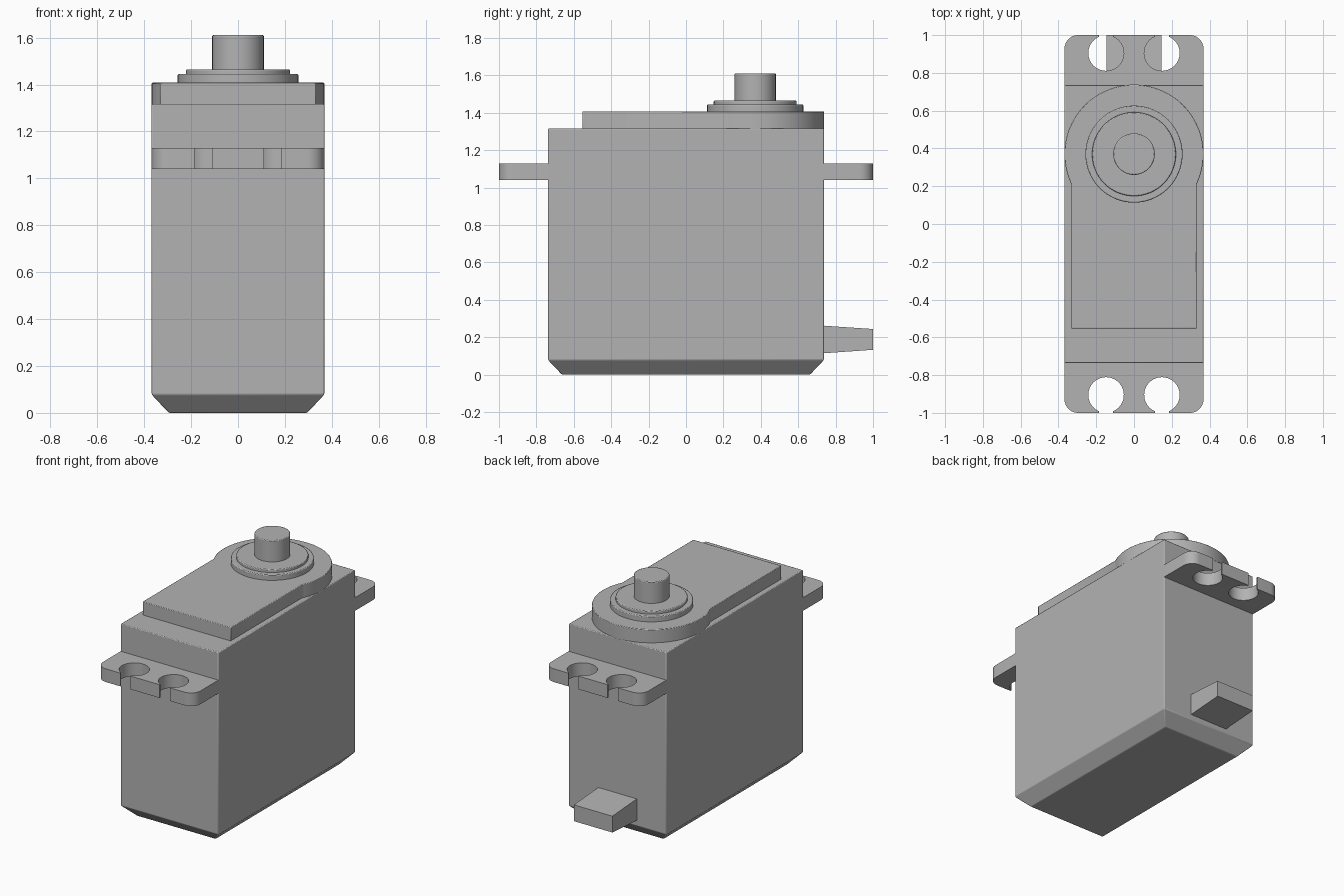
import bpy
import math

cube = bpy.data.objects.get("Cube")
if cube:
    bpy.data.objects.remove(cube, do_unlink=True)

grey = bpy.data.materials.new("plain grey")
grey.use_nodes = True
COLOUR = (0.45, 0.45, 0.45, 1)
grey.diffuse_color = COLOUR
grey.node_tree.nodes["Principled BSDF"].inputs["Base Color"].default_value = COLOUR

HALF_W, HALF_L = 0.368, 0.737
SHAFT_Y = 0.37


def loft(name, rings, bevel=0):
    """Closed solid through rings of equal point count, listed bottom to top."""
    n = len(rings[0])
    verts = [p for ring in rings for p in ring]
    faces = [tuple(reversed(range(n))), tuple(range(len(verts) - n, len(verts)))]
    for k in range(len(rings) - 1):
        for i in range(n):
            a, b = k * n + i, k * n + (i + 1) % n
            faces.append((a, b, b + n, a + n))
    mesh = bpy.data.meshes.new(name)
    mesh.from_pydata(verts, [], faces)
    mesh.materials.append(grey)
    obj = bpy.data.objects.new(name, mesh)
    bpy.context.collection.objects.link(obj)
    bpy.ops.object.select_all(action='DESELECT')
    obj.select_set(True)
    bpy.context.view_layer.objects.active = obj
    bpy.ops.object.shade_smooth_by_angle(angle=math.radians(30))
    if bevel:
        mod = obj.modifiers.new("soft edges", 'BEVEL')
        mod.width, mod.segments = bevel, 2
        mod.limit_method, mod.angle_limit = 'ANGLE', math.radians(40)
    return obj


def prism(name, outline, z0, z1, bevel=0):
    return loft(name, [[(x, y, z) for x, y in outline] for z in (z0, z1)], bevel)


def rect(x, y, z):
    return [(-x, -y, z), (x, -y, z), (x, y, z), (-x, y, z)]


def arc(cx, cy, r, start, end, steps):
    angles = [math.radians(start + (end - start) * i / steps) for i in range(steps + 1)]
    return [(cx + r * math.cos(a), cy + r * math.sin(a)) for a in angles]


# Case with chamfered base
loft("case", [rect(0.295, 0.663, 0), rect(HALF_W, HALF_L, 0.078),
              rect(HALF_W, HALF_L, 1.317)], 0.005)

# Raised lid: narrow plate merging into a round gear housing
PLATE_W = 0.332
dip = math.degrees(math.acos(PLATE_W / HALF_W))
lid = [(-PLATE_W, -0.553), (PLATE_W, -0.553)]
lid += arc(0, SHAFT_Y, HALF_W, -dip, 180 + dip, 72)
prism("lid", lid, 1.31, 1.408, 0.004)

# Stepped collar and output shaft
for name, radius, z0, z1 in (("lower_collar", 0.257, 1.40, 1.445),
                             ("upper_collar", 0.222, 1.44, 1.465),
                             ("output_shaft", 0.11, 1.46, 1.611)):
    prism(name, arc(0, SHAFT_Y, radius, 0, 360, 64)[:-1], z0, z1, 0.005)

# Mounting ears with rounded corners and open screw holes
HOLE_X, HOLE_Y, HOLE_R, SLOT, CORNER = 0.148, 0.905, 0.094, 0.038, 0.072
gap = math.degrees(math.asin(SLOT / HOLE_R))
half = [(HALF_W, HALF_L - 0.02)]
half += arc(HALF_W - CORNER, 1 - CORNER, CORNER, 0, 90, 10)
half += [(HOLE_X + SLOT, 1)]
half += arc(HOLE_X, HOLE_Y, HOLE_R, 90 - gap, gap - 270, 36)
half += [(HOLE_X - SLOT, 1)]
ear = half + [(-x, y) for x, y in reversed(half)]
prism("back_ear", ear, 1.04, 1.13)
prism("front_ear", [(-x, -y) for x, y in ear], 1.04, 1.13)

# Tapered cable outlet on the back
outlet = []
for y, low, high in ((1.0, 0.133, 0.244), (HALF_L - 0.02, 0.113, 0.263)):
    outlet.append([(-0.145, y, low), (0.145, y, low), (0.145, y, high), (-0.145, y, high)])
loft("cable_outlet", [outlet[1][::-1], outlet[0][::-1]])
